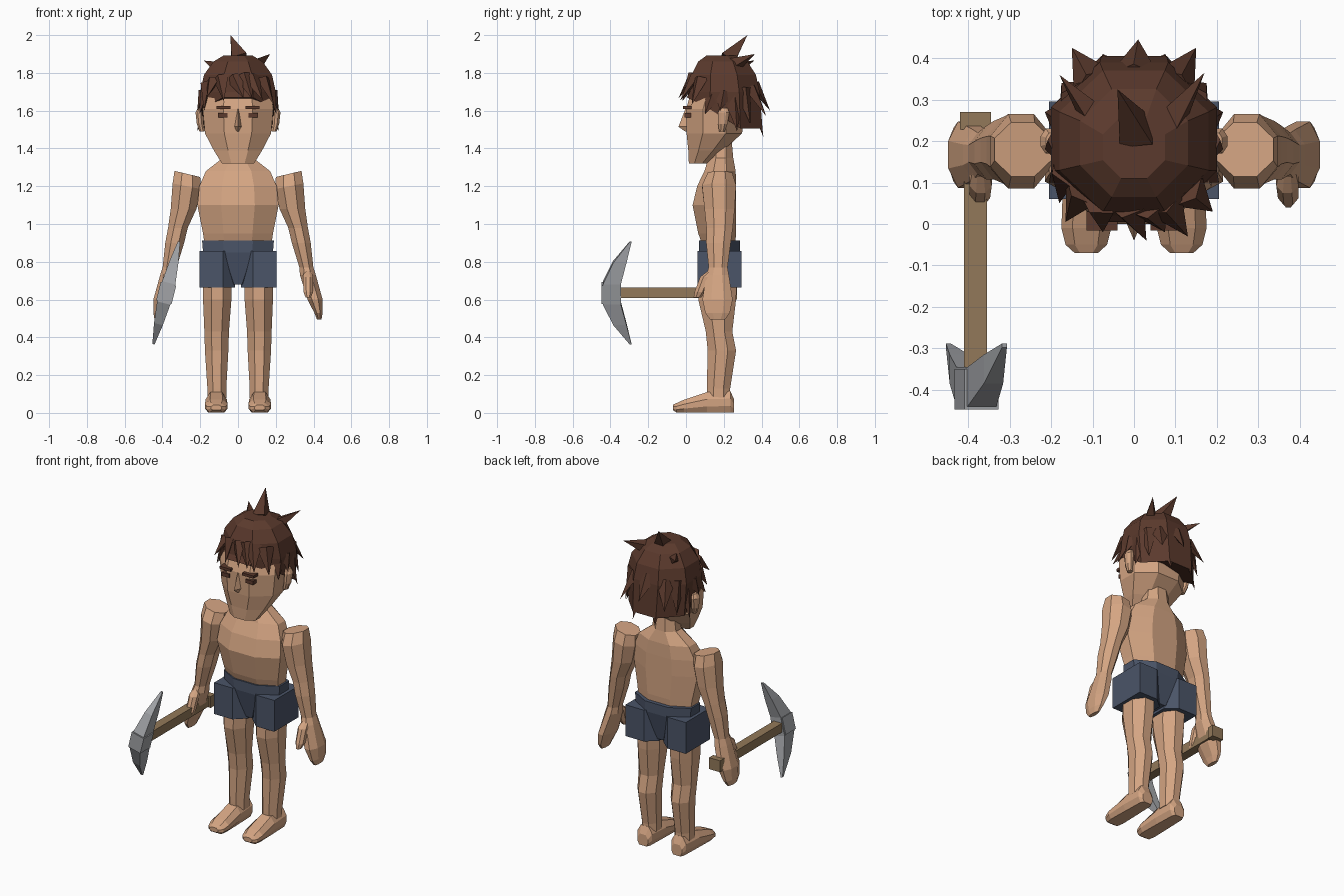
import bpy, bmesh, math
from mathutils import Vector, Matrix


def material(name, rgb):
    m = bpy.data.materials.new(name)
    m.diffuse_color = (*rgb, 1)
    return m


SKIN = material("skin", (0.66, 0.375, 0.225))
HAIR = material("dark_brown_hair", (0.105, 0.042, 0.026))
CLOTH = material("navy_cloth", (0.07, 0.09, 0.14))
WOOD = material("wood", (0.29, 0.19, 0.10))
METAL = material("grey_metal", (0.36, 0.37, 0.39))


def finish(name, bm, mat):
    bmesh.ops.recalc_face_normals(bm, faces=bm.faces)
    me = bpy.data.meshes.new(name)
    bm.to_mesh(me)
    bm.free()
    me.materials.append(mat)
    ob = bpy.data.objects.new(name, me)
    bpy.context.collection.objects.link(ob)
    return ob


def skin_rings(name, rings, mat):
    """Join rings of points into a closed solid."""
    bm = bmesh.new()
    loops = [[bm.verts.new(p) for p in r] for r in rings]
    n = len(loops[0])
    for a, b in zip(loops, loops[1:]):
        for i in range(n):
            j = (i + 1) % n
            bm.faces.new((a[i], a[j], b[j], b[i]))
    bm.faces.new(loops[0])
    bm.faces.new(loops[-1])
    return finish(name, bm, mat)


def oct_ring(cx, cy, z, rx, ry, tilt=0):
    """Flat-sided octagon with given half extents."""
    k = 1 / math.cos(math.pi / 8)
    pts = []
    for i in range(8):
        a = math.pi / 8 + i * math.pi / 4
        x, y = rx * k * math.cos(a), ry * k * math.sin(a)
        pts.append(Vector((cx + x, cy + y, z + tilt * x)))
    return pts


def loft(name, rows, mat, s=1):
    rings = [oct_ring(*r) for r in rows]
    return skin_rings(name, [[(p.x * s, p.y, p.z) for p in r] for r in rings], mat)


def box(name, lo, hi, mat):
    bm = bmesh.new()
    lo, hi = Vector(lo), Vector(hi)
    bmesh.ops.create_cube(bm, size=1, matrix=Matrix.Translation((lo + hi) / 2)
                          @ Matrix.Diagonal((*(hi - lo), 1)))
    return finish(name, bm, mat)


def spike(name, base, tip, width, depth, mat=HAIR):
    """Flattened four-sided pyramid."""
    base, tip = Vector(base), Vector(tip)
    d = (tip - base).normalized()
    out = Vector((base.x, base.y - 0.2, 0.01))
    side = d.cross(out).normalized()
    out = side.cross(d).normalized()
    bm = bmesh.new()
    q = [bm.verts.new(base + v) for v in
         (side * width, out * depth, -side * width, -out * depth)]
    t = bm.verts.new(tip)
    bm.faces.new(q)
    for i in range(4):
        bm.faces.new((q[i], q[(i + 1) % 4], t))
    return finish(name, bm, mat)


# Torso with neck
loft("torso", [(0, .175, .88, .175, .085), (0, .165, .95, .185, .1), (0, .15, 1.1, .215, .115),
               (0, .162, 1.2, .205, .103), (0, .18, 1.28, .17, .083),
               (0, .185, 1.35, .08, .065), (0, .19, 1.46, .065, .05)], SKIN)

# Head, nose
loft("head", [(0, .065, 1.32, .085, .05), (0, .105, 1.39, .128, .093), (0, .15, 1.48, .175, .147),
              (0, .155, 1.61, .187, .155), (0, .18, 1.72, .17, .145)], SKIN)
skin_rings("nose", [[(-.012, .02, 1.61), (.012, .02, 1.61), (0, -.003, 1.61)],
                    [(-.026, .02, 1.515), (.026, .02, 1.515), (0, -.04, 1.515)],
                    [(-.015, .02, 1.49), (.015, .02, 1.49), (0, -.005, 1.49)]], SKIN)

for s, tag in ((1, "right"), (-1, "left")):
    def span(name, x0, x1, y0, y1, z0, z1, mat):
        box(name, (min(s * x0, s * x1), y0, z0), (max(s * x0, s * x1), y1, z1), mat)

    # Eyes, brows, ears
    span("eye_" + tag, .055, .107, -.007, .03, 1.565, 1.588, HAIR)
    span("brow_" + tag, .04, .115, -.016, .03, 1.61, 1.626, HAIR)
    loft("ear_" + tag, [(.19, .19, 1.49, .014, .015), (.2, .195, 1.53, .018, .025),
                        (.205, .2, 1.59, .02, .03), (.2, .2, 1.615, .012, .02)], SKIN, s)

    # Arm with hand, thumb
    loft("arm_" + tag, [(.268, .18, 1.265, .068, .065, .24), (.272, .175, 1.2, .074, .09, .2),
                        (.288, .178, 1.08, .068, .08), (.318, .178, .98, .052, .07),
                        (.335, .172, .9, .05, .065), (.362, .17, .77, .037, .05),
                        (.37, .167, .73, .042, .06), (.408, .167, .6, .04, .08),
                        (.426, .167, .53, .022, .065), (.43, .167, .495, .012, .04)], SKIN, s)
    loft("thumb_" + tag, [(.372, .06, .61, .014, .02), (.372, .075, .64, .025, .03),
                          (.37, .105, .72, .027, .03), (.37, .14, .755, .018, .02)], SKIN, s)

    # Leg and foot
    loft("leg_" + tag, [(.112, .172, .08, .05, .062), (.112, .172, .13, .05, .062),
                        (.113, .19, .33, .062, .075), (.113, .175, .43, .065, .07),
                        (.11, .165, .6, .075, .1), (.11, .17, .72, .077, .1)], SKIN, s)
    foot = []
    for y, w, h in ((.255, .035, .07), (.235, .05, .115), (.11, .056, .11),
                    (-.01, .06, .07), (-.05, .05, .052), (-.07, .028, .042)):
        b = .002 if y > -.06 else .015
        foot.append([((.115 + u * w) * s, y, b + v * (h - b)) for u, v in
                     ((-.7, 0), (.7, 0), (1, .3), (1, .65), (.55, 1), (-.55, 1), (-1, .65), (-1, .3))])
    skin_rings("foot_" + tag, foot, SKIN)

    # Shorts leg: six-sided cuff
    outline = ((.015, .12), (.08, .06), (.205, .06), (.205, .295), (.08, .295), (.015, .24))
    skin_rings("shorts_leg_" + tag, [[(x * s, y, z) for x, y in outline] for z in (.665, .857)], CLOTH)

# Shorts waist and crotch
loft("shorts_waist", [(0, .178, .68, .05, .07), (0, .178, .85, .185, .108),
                      (0, .178, .912, .19, .108)], CLOTH)

# Hair cap: hem is low at the back and rises over the face
hem = oct_ring(0, .205, 1.5, .19, .2)
for p in hem:
    p.z = 1.505 if p.y > .2 else 1.61 if p.y > .1 else 1.67
skin_rings("hair_cap", [hem] + [oct_ring(*r) for r in
           ((0, .205, 1.70, .2, .185), (0, .2, 1.79, .18, .17), (0, .195, 1.86, .13, .13),
            (0, .185, 1.893, .075, .075))], HAIR)

# Crown spikes
spike("crown_spike_middle", (.005, .22, 1.87), (-.04, .325, 2.0), .06, .055)
spike("crown_spike_right", (.09, .25, 1.84), (.17, .365, 1.9), .045, .04)
spike("crown_spike_left", (-.09, .25, 1.82), (-.18, .36, 1.865), .045, .04)

# Fringe spikes: base x, y, z, tip x, y, z
for i, (bx, by, bz, tx, ty, tz) in enumerate((
        (-.02, .04, 1.78, .03, -.04, 1.665), (-.09, .05, 1.78, -.075, -.02, 1.65),
        (.07, .05, 1.78, .13, -.03, 1.655), (-.13, .08, 1.76, -.165, .005, 1.67),
        (.13, .08, 1.77, .19, .03, 1.63), (-.17, .13, 1.74, -.18, .05, 1.6),
        (.03, .04, 1.79, .075, -.02, 1.66))):
    spike(f"fringe_spike_{i}", (bx, by, bz), (tx, ty, tz), .05, .03)

# Side and back spikes, hanging down and out
for s, tag in ((1, "right"), (-1, "left")):
    for i, (bx, by, bz, tx, ty, tz) in enumerate((
            (.17, .15, 1.7, .205, .1, 1.58), (.18, .2, 1.7, .215, .18, 1.6),
            (.17, .25, 1.68, .215, .27, 1.49), (.15, .3, 1.72, .175, .34, 1.53),
            (.1, .34, 1.72, .15, .425, 1.57), (.06, .36, 1.65, .075, .41, 1.46))):
        spike(f"hair_spike_{tag}_{i}", (s * bx, by, bz), (s * tx, ty, tz), .055, .03)
spike("hair_spike_back", (0, .36, 1.74), (.01, .445, 1.6), .06, .03)

# Pickaxe handle and end knob
box("pick_handle", (-.41, -.4, .608), (-.355, .25, .663), WOOD)
box("pick_knob", (-.42, .228, .6), (-.345, .27, .67), WOOD)

# Pickaxe head: curved blade (height, front y, back y, half width), tilted about the handle
rows = [(-.28, -.298, -.288, .006), (-.17, -.385, -.315, .024), (-.055, -.44, -.345, .036),
        (.055, -.44, -.345, .036), (.17, -.385, -.315, .024), (.28, -.298, -.288, .006)]
turn = Matrix.Translation((-.38, 0, .635)) @ Matrix.Rotation(math.radians(14), 4, 'Y')
blade = skin_rings("pick_blade", [[(-w, f, z), (w, f, z), (w, b, z), (-w, b, z)]
                                  for z, f, b, w in rows], METAL)
blade.data.transform(turn)
socket = box("pick_socket", (-.042, -.447, -.05), (.042, -.35, .05), METAL)
socket.data.transform(turn)
